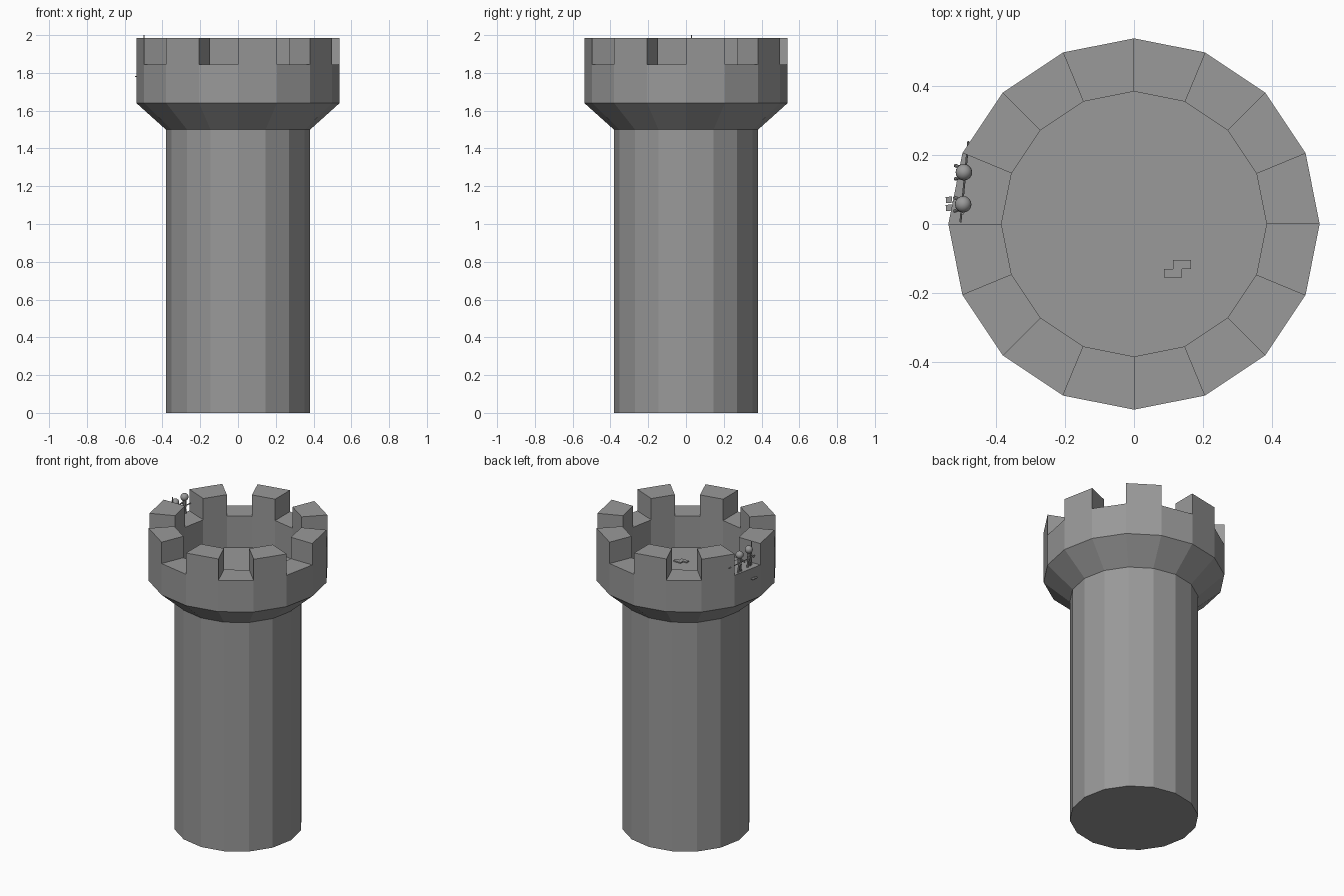
import bpy, bmesh, math
from mathutils import Vector

if "Cube" in bpy.data.objects:
    bpy.data.objects.remove(bpy.data.objects["Cube"])

stone = bpy.data.materials.new("grey stone")
stone.diffuse_color = (0.32, 0.32, 0.32, 1)
stone.use_nodes = True
stone.node_tree.nodes["Principled BSDF"].inputs["Base Color"].default_value = stone.diffuse_color
N = 16


def finish(bm, name):
    bmesh.ops.recalc_face_normals(bm, faces=bm.faces)
    me = bpy.data.meshes.new(name)
    bm.to_mesh(me)
    bm.free()
    ob = bpy.data.objects.new(name, me)
    me.materials.append(stone)
    bpy.context.collection.objects.link(ob)
    return ob


def box(name, centre, size, turn=0.0):
    bm = bmesh.new()
    bmesh.ops.create_cube(bm, size=1)
    bmesh.ops.scale(bm, vec=size, verts=bm.verts)
    ob = finish(bm, name)
    ob.location = centre
    ob.rotation_euler.z = turn
    return ob


def rod(name, a, b, r):
    a, b = Vector(a), Vector(b)
    bm = bmesh.new()
    bmesh.ops.create_cone(bm, cap_ends=True, segments=8, radius1=r, radius2=r, depth=(b - a).length)
    ob = finish(bm, name)
    ob.location = (a + b) / 2
    ob.rotation_euler = (b - a).to_track_quat('Z', 'Y').to_euler()
    return ob


# Tower shell: lathed profile, with every second wall segment raised as a merlon
R, RI, FLOOR, LOW, HIGH = 0.538, 0.384, 1.64, 1.845, 1.985
bm = bmesh.new()


def ring(r, z):
    return [bm.verts.new((r * math.cos(k * math.tau / N), r * math.sin(k * math.tau / N), z)) for k in range(N)]


rings = [ring(r, z) for r, z in [(0.382, 0), (0.382, 1.50), (R, FLOOR), (R, LOW), (RI, LOW), (RI, FLOOR)]]
bm.faces.new(rings[0])
bm.faces.new(rings[-1])
merlons = []
for i, (lo, hi) in enumerate(zip(rings, rings[1:])):
    for k in range(N):
        j = (k + 1) % N
        f = bm.faces.new((lo[k], lo[j], hi[j], hi[k]))
        if i == 3 and k % 2 == 0:
            merlons.append(f)
bmesh.ops.recalc_face_normals(bm, faces=bm.faces)
for f in bmesh.ops.extrude_discrete_faces(bm, faces=merlons)["faces"]:
    bmesh.ops.translate(bm, verts=f.verts, vec=(0, 0, HIGH - LOW))
finish(bm, "tower")

# Stepped slab outline on the floor
for dx, dy in [(-0.013, -0.0125), (0.013, 0.0125)]:
    box("floor_slab", (0.126 + dx, -0.13 + dy, FLOOR + 0.003), (0.053, 0.025, 0.008))


# Two tiny guards standing in the western gap
def guard(x, y):
    bm = bmesh.new()
    bmesh.ops.create_uvsphere(bm, u_segments=16, v_segments=10, radius=0.024)
    head = finish(bm, "guard_head")
    head.location = (x, y, 1.957)
    head.data.shade_smooth()
    rod("guard_torso", (x, y, 1.89), (x, y, 1.94), 0.012)
    for s in (-1, 1):
        rod("guard_leg", (x, y + s * 0.014, LOW), (x, y + s * 0.006, 1.892), 0.006)
        rod("guard_arm", (x, y + s * 0.010, 1.928), (x - 0.026, y + s * 0.020, 1.905), 0.005)


guard(-0.495, 0.057)
guard(-0.493, 0.150)

# Spears and loose plates near the guards
rod("upright_spear", (-0.497, 0.03, LOW), (-0.497, 0.03, 2.0), 0.003)
rod("level_spear", (-0.503, 0.005, 1.90), (-0.480, 0.24, 1.90), 0.003)
for y in (0.047, 0.070):
    box("small_plate", (-0.536, y, 1.78), (0.018, 0.018, 0.006), 0.1)
